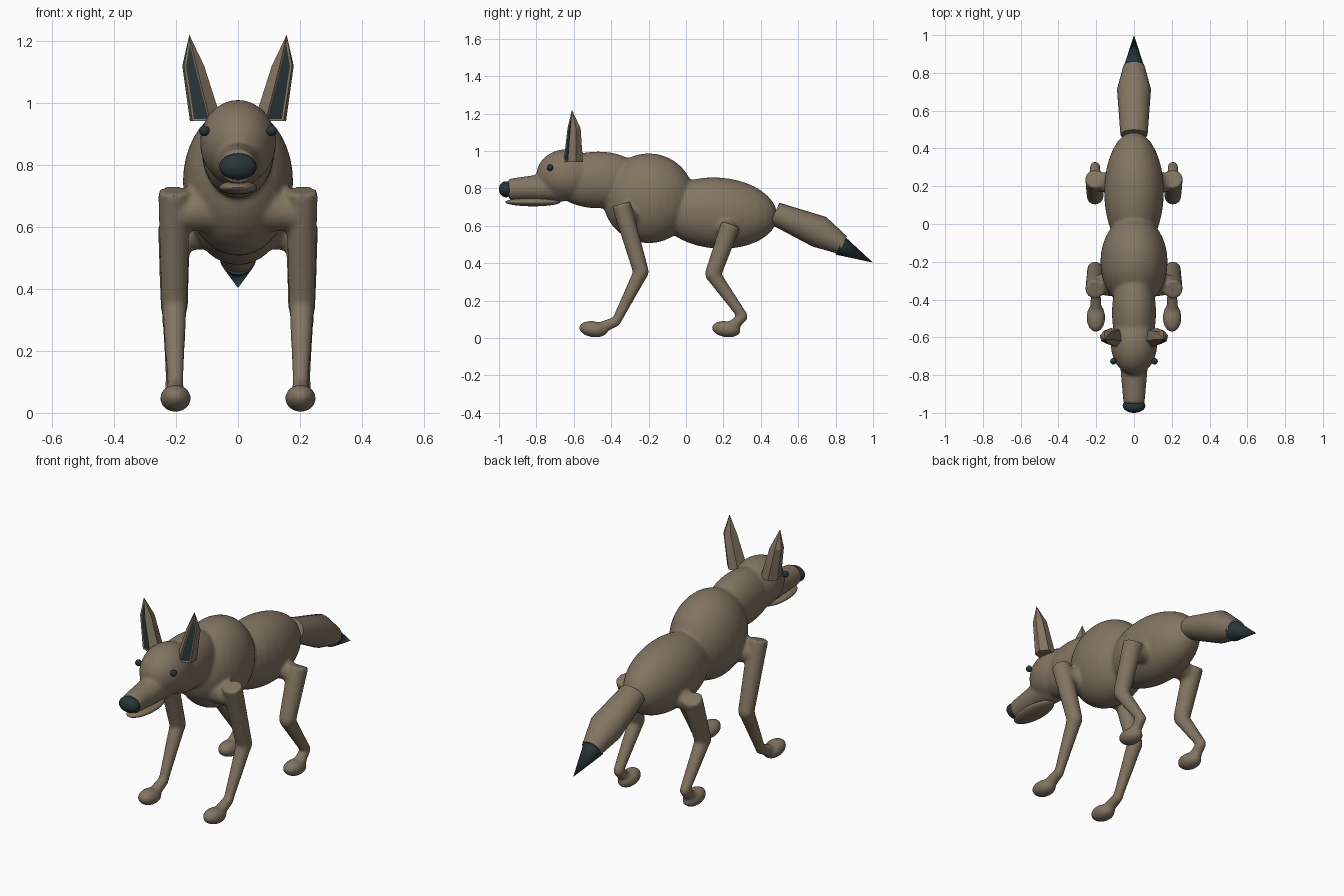
import bpy, bmesh, math
from mathutils import Vector, Matrix

if "Cube" in bpy.data.objects:
    bpy.data.objects.remove(bpy.data.objects["Cube"])


def material(name, rgb):
    m = bpy.data.materials.new(name)
    m.diffuse_color = (*rgb, 1)
    m.use_nodes = True
    m.node_tree.nodes["Principled BSDF"].inputs["Base Color"].default_value = m.diffuse_color
    return m


FUR = material("brown_fur", (0.225, 0.175, 0.12))
DARK = material("dark_slate", (0.021, 0.036, 0.039))


def finish(bm, name, mats, angle=40):
    bmesh.ops.recalc_face_normals(bm, faces=bm.faces)
    me = bpy.data.meshes.new(name)
    bm.to_mesh(me)
    bm.free()
    ob = bpy.data.objects.new(name, me)
    bpy.context.collection.objects.link(ob)
    for m in mats:
        me.materials.append(m)
    bpy.ops.object.select_all(action='DESELECT')
    ob.select_set(True)
    bpy.context.view_layer.objects.active = ob
    bpy.ops.object.shade_smooth_by_angle(angle=math.radians(angle))
    return ob


def ellipsoid(bm, centre, radii, tilt=0):
    mat = (Matrix.Translation(centre) @ Matrix.Rotation(math.radians(tilt), 4, 'X')
           @ Matrix.Diagonal((*radii, 1)))
    bmesh.ops.create_uvsphere(bm, u_segments=32, v_segments=20, radius=1, matrix=mat)


def limb(bm, a, b, ra, rb, sides=24):
    a, b = Vector(a), Vector(b)
    d = b - a
    mat = Matrix.Translation((a + b) / 2) @ d.to_track_quat('Z', 'Y').to_matrix().to_4x4()
    bmesh.ops.create_cone(bm, cap_ends=True, segments=sides, radius1=ra, radius2=rb,
                          depth=d.length, matrix=mat)


def loft(bm, rings, tip=None):
    """Skin a list of rings of points; close the end with a point or a cap."""
    loops = [[bm.verts.new(p) for p in r] for r in rings]
    n = len(loops[0])
    faces = []
    for lo, hi in zip(loops, loops[1:]):
        faces.append([bm.faces.new((lo[i], lo[(i + 1) % n], hi[(i + 1) % n], hi[i]))
                      for i in range(n)])
    bm.faces.new(loops[0][::-1])
    if tip:
        t = bm.verts.new(tip)
        faces.append([bm.faces.new((loops[-1][i], loops[-1][(i + 1) % n], t))
                      for i in range(n)])
    else:
        bm.faces.new(loops[-1])
    return faces


# Body, neck, head and legs, fused into one smooth skin
bm = bmesh.new()
ellipsoid(bm, (0, -0.20, 0.747), (0.178, 0.245, 0.24))        # chest
ellipsoid(bm, (0, 0.17, 0.668), (0.158, 0.32, 0.19), -4)      # hips
ellipsoid(bm, (0, -0.47, 0.845), (0.117, 0.25, 0.152))        # neck
ellipsoid(bm, (0, -0.635, 0.872), (0.123, 0.165, 0.138))      # skull
limb(bm, (0, -0.95, 0.795), (0, -0.66, 0.81), 0.056, 0.082)   # snout
for s in (-1, 1):
    x = s * 0.206
    # front leg
    limb(bm, (x, -0.347, 0.718), (x, -0.238, 0.345), 0.052, 0.042)
    ellipsoid(bm, (x, -0.24, 0.35), (0.041, 0.041, 0.041))
    limb(bm, (x, -0.237, 0.36), (x * 0.98, -0.375, 0.085), 0.041, 0.025)
    limb(bm, (x * 0.98, -0.365, 0.092), (x * 0.98, -0.46, 0.052), 0.027, 0.032)
    ellipsoid(bm, (x * 0.98, -0.495, 0.047), (0.05, 0.078, 0.043), -8)
    limb(bm, (s * 0.08, -0.31, 0.66), (x, -0.325, 0.64), 0.08, 0.048)
    # hind leg
    limb(bm, (x, 0.24, 0.608), (x, 0.142, 0.335), 0.053, 0.044)
    ellipsoid(bm, (x, 0.145, 0.338), (0.042, 0.042, 0.042))
    limb(bm, (x, 0.14, 0.345), (x, 0.305, 0.115), 0.041, 0.027)
    ellipsoid(bm, (x, 0.303, 0.115), (0.028, 0.028, 0.028))
    limb(bm, (x, 0.305, 0.115), (x, 0.24, 0.055), 0.027, 0.032)
    ellipsoid(bm, (x * 0.98, 0.215, 0.047), (0.05, 0.078, 0.043), -8)
    limb(bm, (s * 0.08, 0.22, 0.60), (x, 0.22, 0.56), 0.07, 0.042)
body = finish(bm, "body", [FUR])
mod = body.modifiers.new("fuse", 'REMESH')
mod.mode = 'VOXEL'
mod.voxel_size = 0.009
mod.use_smooth_shade = True
mod = body.modifiers.new("soften", 'SMOOTH')
mod.factor = 0.5
mod.iterations = 8

# Lower jaw
bm = bmesh.new()
ellipsoid(bm, (0, -0.818, 0.727), (0.062, 0.147, 0.023))
finish(bm, "lower_jaw", [FUR])

# Nose
bm = bmesh.new()
ellipsoid(bm, (0, -0.962, 0.795), (0.06, 0.038, 0.043))
finish(bm, "nose", [DARK])

for s, side in ((-1, "left"), (1, "right")):
    # Eye
    bm = bmesh.new()
    ellipsoid(bm, (s * 0.109, -0.727, 0.91), (0.017, 0.017, 0.017))
    finish(bm, side + "_eye", [DARK])

    # Ear with a dark inset front panel
    bm = bmesh.new()
    angles = [math.radians(a) for a in (-105, -35, 15, 70, 130, 200)]

    def ring(c, r):
        return [(s * (c[0] + r * math.cos(a)), c[1] + r * math.sin(a), c[2])
                for a in angles]
    bands = loft(bm, [ring((0.103, -0.602, 0.942), 0.054),
                      ring((0.144, -0.598, 1.12), 0.037)],
                 (s * 0.157, -0.61, 1.22))
    bmesh.ops.recalc_face_normals(bm, faces=bm.faces)
    panel = [band[0] for band in bands]
    bmesh.ops.inset_region(bm, faces=panel, thickness=0.006, depth=-0.003,
                           use_even_offset=True)
    for f in panel:
        f.material_index = 1
    finish(bm, side + "_ear", [FUR, DARK], 20)

# Tail brush and dark tail tip
axis = Vector((0, 0.36, -0.17)).normalized()
up = Vector((1, 0, 0)).cross(axis)


def tail_ring(y, z, rx, r):
    return [Vector((0, y, z)) + Vector((1, 0, 0)) * rx * math.cos(a) + up * r * math.sin(a)
            for a in (2 * math.pi * i / 20 for i in range(20))]


bm = bmesh.new()
loft(bm, [tail_ring(0.473, 0.667, 0.072, 0.062),
          tail_ring(0.713, 0.568, 0.09, 0.087),
          tail_ring(0.838, 0.497, 0.056, 0.052)])
finish(bm, "tail", [FUR], 35)
bm = bmesh.new()
loft(bm, [tail_ring(0.822, 0.496, 0.058, 0.055)], (0, 1.0, 0.403))
finish(bm, "tail_tip", [DARK])
